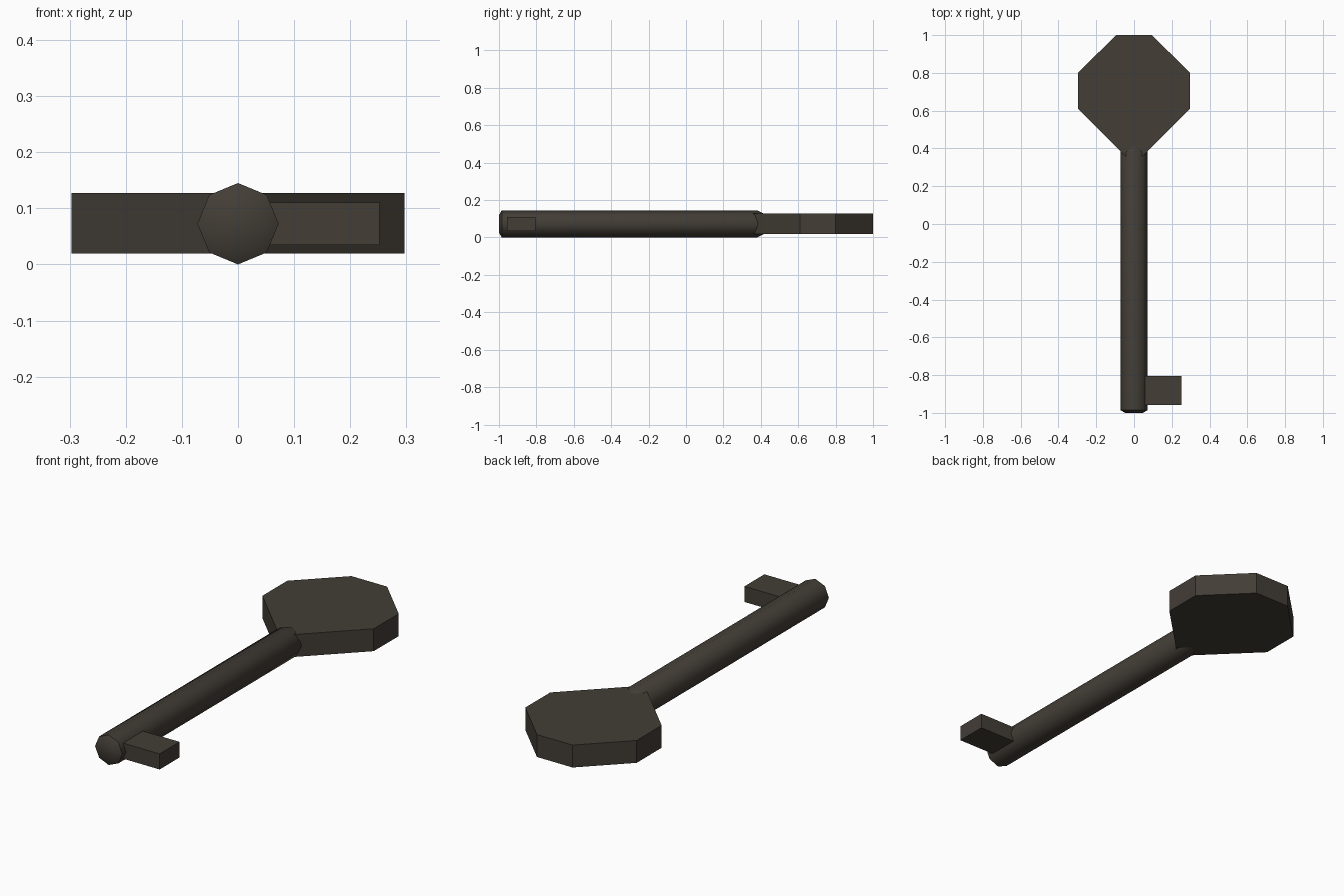
import bpy, bmesh, math

if "Cube" in bpy.data.objects:
    bpy.data.objects.remove(bpy.data.objects["Cube"])

iron = bpy.data.materials.new("dark_iron")
iron.diffuse_color = (0.056, 0.047, 0.037, 1)
iron.use_nodes = True
iron.node_tree.nodes["Principled BSDF"].inputs["Base Color"].default_value = iron.diffuse_color


def make(name, bm):
    bmesh.ops.recalc_face_normals(bm, faces=bm.faces)
    me = bpy.data.meshes.new(name)
    bm.to_mesh(me)
    bm.free()
    me.materials.append(iron)
    ob = bpy.data.objects.new(name, me)
    bpy.context.collection.objects.link(ob)
    return ob


def loft(name, rings):
    """Bridge successive rings of points and cap both ends."""
    bm = bmesh.new()
    vs = [[bm.verts.new(p) for p in r] for r in rings]
    n = len(vs[0])
    for a, b in zip(vs, vs[1:]):
        for i in range(n):
            j = (i + 1) % n
            bm.faces.new((a[i], a[j], b[j], b[i]))
    bm.faces.new(vs[0])
    bm.faces.new(vs[-1])
    return make(name, bm)


# Octagonal shaft with chamfered tip and tapered root
MID = 0.0725
profile = [(-1.0, 0.047), (-0.985, 0.0725), (0.38, 0.0725), (0.43, 0.047)]
shaft = loft("shaft", [
    [(r * math.sin(k * math.pi / 4), y, MID + r * math.cos(k * math.pi / 4)) for k in range(8)]
    for y, r in profile])
bpy.context.view_layer.objects.active = shaft
shaft.select_set(True)
bpy.ops.object.shade_smooth_by_angle(angle=math.radians(50))

# Flat bow: octagon narrowing into the shaft
half = [(0.042, 0.357), (0.297, 0.61), (0.297, 0.80), (0.095, 1.0)]
outline = half + [(-x, y) for x, y in reversed(half)]
loft("bow", [[(x, y, z) for x, y in outline] for z in (0.019, 0.127)])

# Single key bit near the tip
bit = [(0.03, -0.957), (0.252, -0.957), (0.252, -0.805), (0.03, -0.805)]
loft("bit", [[(x, y, z) for x, y in bit] for z in (0.035, 0.11)])
